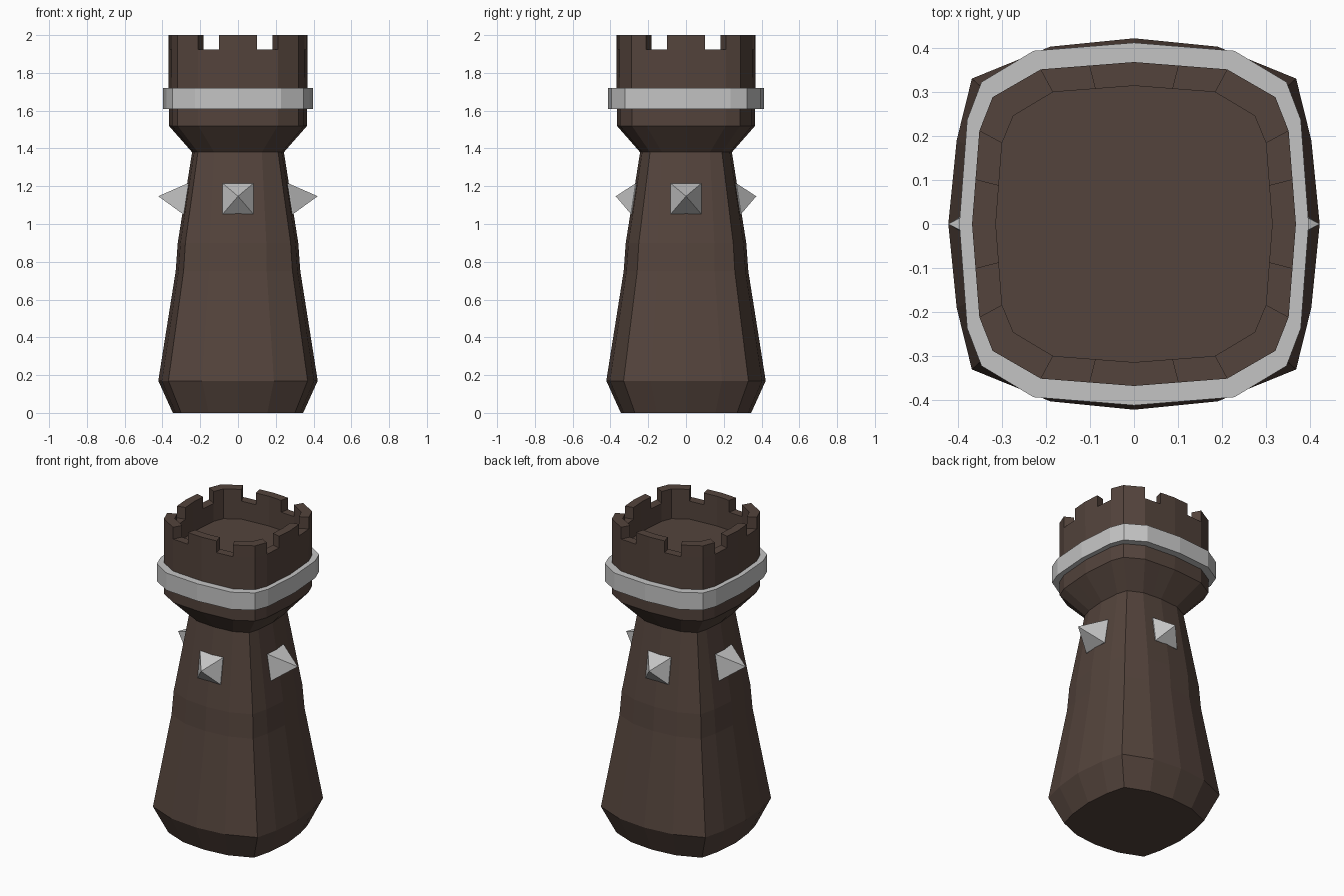
import bpy, bmesh, math
from mathutils import Matrix, Vector

if "Cube" in bpy.data.objects:
    bpy.data.objects.remove(bpy.data.objects["Cube"])


def material(name, rgb):
    m = bpy.data.materials.new(name)
    m.diffuse_color = (*rgb, 1)
    m.use_nodes = True
    m.node_tree.nodes["Principled BSDF"].inputs["Base Color"].default_value = m.diffuse_color
    return m


brown = material("dark brown", (0.088, 0.057, 0.045))
grey = material("light grey", (0.55, 0.55, 0.55))


def finish(bm, name, mat):
    bmesh.ops.recalc_face_normals(bm, faces=bm.faces)
    me = bpy.data.meshes.new(name)
    bm.to_mesh(me)
    bm.free()
    me.materials.append(mat)
    ob = bpy.data.objects.new(name, me)
    bpy.context.collection.objects.link(ob)
    return ob


def section(sx, sy, z, k):
    """Rounded-square outline, 6 points per quadrant; k = width of the flat sides."""
    flat = 0.955
    quad = [(1, 0), (1 - (1 - flat) * 0.48, k * 0.48), (flat, k),
            (0.873, 0.783), (k, flat), (k * 0.48, 1 - (1 - flat) * 0.48)]
    pts = quad + [(-x, y) for x, y in [(0, 1)] and reversed(quad[1:])]
    pts = quad + [(0, 1)] + [(-x, y) for x, y in reversed(quad[1:])]
    pts += [(-x, -y) for x, y in pts]
    return [(x * sx, y * sy, z) for x, y in pts]


def bridge(bm, a, b):
    n = len(a)
    return [bm.faces.new((a[i], a[(i + 1) % n], b[(i + 1) % n], b[i])) for i in range(n)]


# Tower body: stacked outlines, then rim, inner wall and sunken floor
bm = bmesh.new()
profile = [(0.345, 0, 0.45), (0.422, 0.17, 0.45), (0.33, 0.75, 0.46), (0.319, 0.90, 0.47),
           (0.243, 1.38, 0.52), (0.366, 1.52, 0.575), (0.368, 1.925, 0.575),
           (0.314, 1.925, 0.585), (0.314, 1.81, 0.585)]
loops = [[bm.verts.new(p) for p in section(r, r, z, k)] for r, z, k in profile]
bands = [bridge(bm, a, b) for a, b in zip(loops, loops[1:])]
bm.faces.new(loops[0])
bm.faces.new(loops[-1])
bmesh.ops.recalc_face_normals(bm, faces=bm.faces)
# Battlements: raise the rim everywhere except two notches per quadrant
merlons = [f for i, f in enumerate(bands[6]) if i % 6 not in (1, 4)]
ext = bmesh.ops.extrude_face_region(bm, geom=merlons)
bmesh.ops.translate(bm, vec=(0, 0, 0.075),
                    verts=[g for g in ext["geom"] if isinstance(g, bmesh.types.BMVert)])
bmesh.ops.delete(bm, geom=[f for f in merlons if f.is_valid], context='FACES_ONLY')
finish(bm, "tower_body", brown)

# Metal band around the crown
bm = bmesh.new()
rings = [[bm.verts.new(p) for p in section(sx, sy, z, 0.575)]
         for sx, sy, z in [(0.36, 0.36, 1.61), (0.397, 0.412, 1.61),
                           (0.397, 0.412, 1.72), (0.36, 0.36, 1.72)]]
for a, b in zip(rings, rings[1:] + rings[:1]):
    bridge(bm, a, b)
finish(bm, "metal_band", grey)


# Pyramid studs, one per side, tilted to follow the wall
def stud(name, angle, tip):
    bm = bmesh.new()
    h = 0.081
    inner = [bm.verts.new((x - 0.03, y, z)) for x, y, z in
             [(0.292, -h, 1.053), (0.292, h, 1.053), (0.267, h, 1.215), (0.267, -h, 1.215)]]
    outer = [bm.verts.new(v.co + Vector((0.03, 0, 0.0))) for v in inner]
    apex = bm.verts.new((tip, 0, 1.147))
    bm.faces.new(inner)
    bridge(bm, inner, outer)
    for i in range(4):
        bm.faces.new((outer[i], outer[(i + 1) % 4], apex))
    bm.transform(Matrix.Rotation(angle, 4, 'Z'))
    finish(bm, name, grey)


for i, (side, tip) in enumerate([("right", 0.422), ("back", 0.372),
                                 ("left", 0.422), ("front", 0.372)]):
    stud("stud_" + side, i * math.pi / 2, tip)
